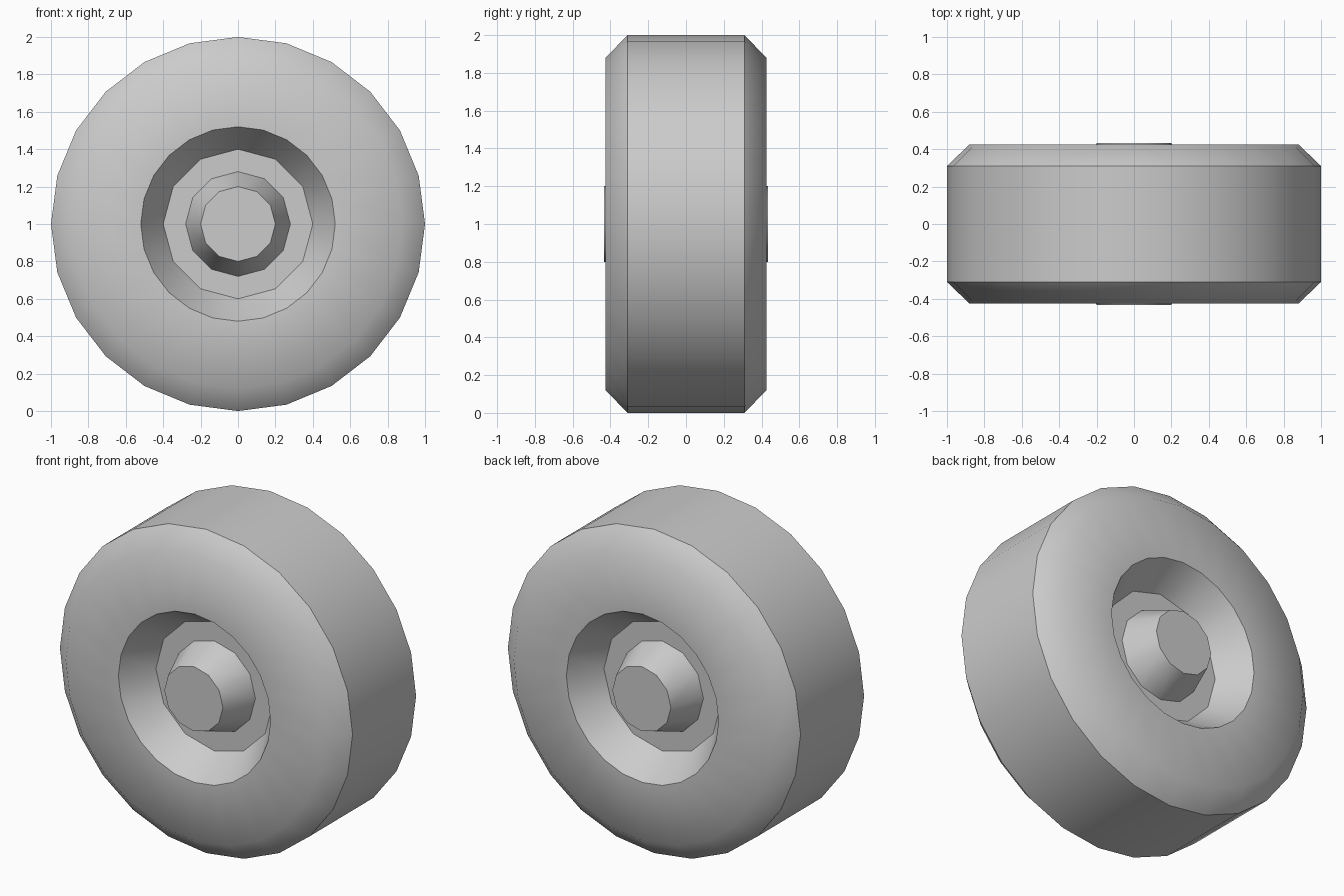
import bpy, bmesh
from math import sin, cos, pi

if "Cube" in bpy.data.objects:
    bpy.data.objects.remove(bpy.data.objects["Cube"])


def half_lathe(name, rings, cap=False):
    """Front half of a turned part, mirrored to the back.
    rings: (radius, y, sides, sharp), listed from the centre outward."""
    bm = bmesh.new()
    loops = []
    for r, y, n, _ in rings:
        loops.append([bm.verts.new((r * sin(2 * pi * i / n), y, r * cos(2 * pi * i / n)))
                      for i in range(n)])
    for a, b in zip(loops, loops[1:]):
        n, m = len(a), len(b)
        for i in range(n):
            j = (i + 1) % n
            if n == m:
                bm.faces.new((a[i], a[j], b[j], b[i]))
            else:  # 12 sides widening to 24
                k, mid, l = 2 * i, 2 * i + 1, (2 * i + 2) % m
                bm.faces.new((a[i], b[mid], b[k]))
                bm.faces.new((a[i], a[j], b[mid]))
                bm.faces.new((a[j], b[l], b[mid]))
    if cap:
        bm.faces.new(loops[0][::-1])
    for f in bm.faces:
        f.smooth = True
    # hard creases between surfaces
    for loop, ring in zip(loops, rings):
        if ring[3]:
            for i, v in enumerate(loop):
                bm.edges.get((v, loop[(i + 1) % len(loop)])).smooth = False
    mesh = bpy.data.meshes.new(name)
    bm.to_mesh(mesh)
    bm.free()
    ob = bpy.data.objects.new(name, mesh)
    bpy.context.collection.objects.link(ob)
    ob.location.z = 1
    mod = ob.modifiers.new("Mirror", 'MIRROR')
    mod.use_axis = (False, True, False)
    return ob


# tyre: sidewall, rounded shoulder, tread
half_lathe("tyre", [(0.52, -0.425, 24, False), (0.88, -0.425, 24, False),
                    (1.0, -0.31, 24, True), (1.0, 0.0, 24, False)])
# rim: flat floor and sloping recess wall
half_lathe("rim", [(0.28, -0.23, 12, False), (0.40, -0.23, 12, True),
                   (0.52, -0.425, 24, False)])
# hub: tapered boss with flat cap
half_lathe("hub", [(0.20, -0.433, 12, True), (0.28, -0.23, 12, False)], cap=True)
